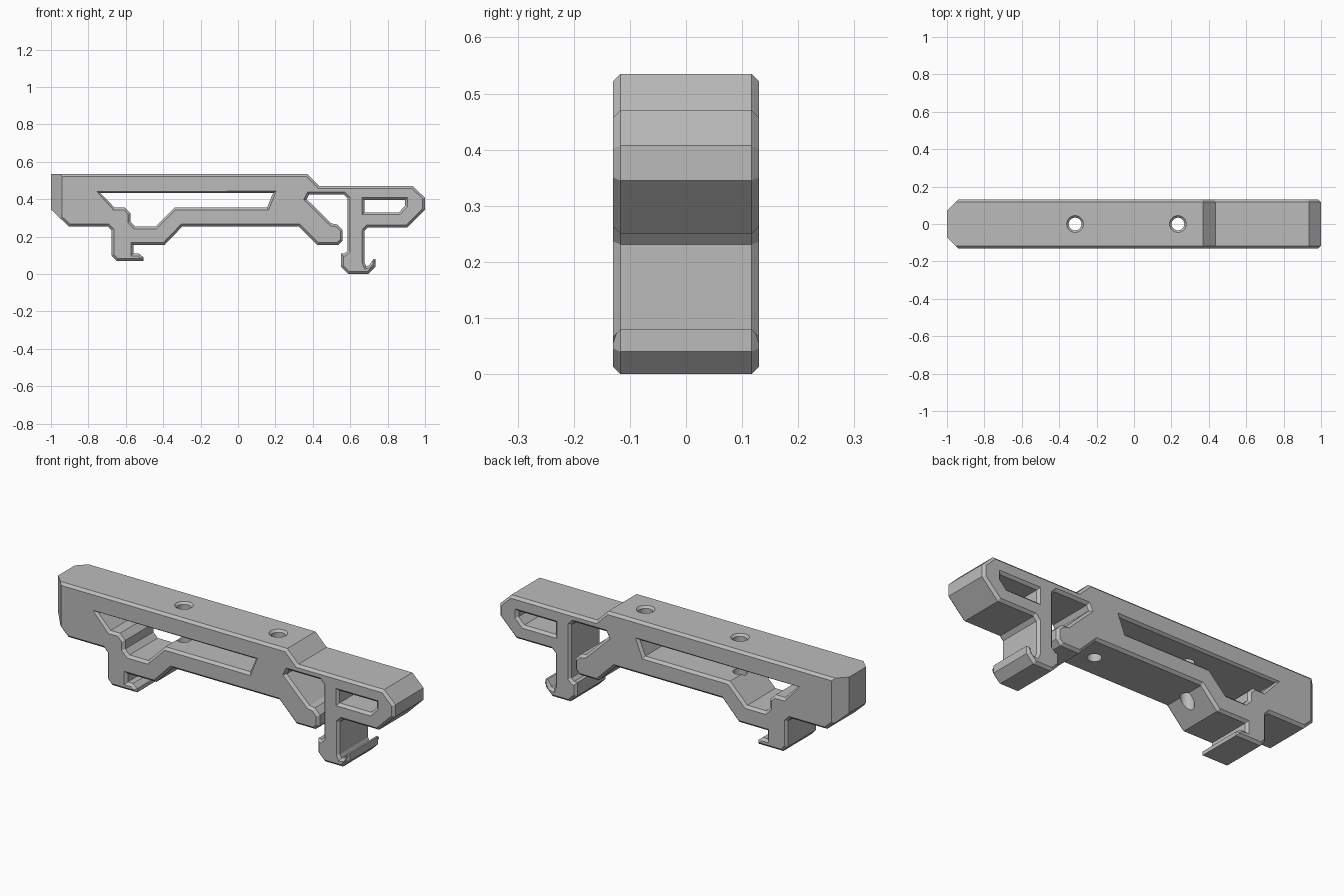
import bpy, bmesh, math
from mathutils import Vector
from mathutils.geometry import tessellate_polygon

if "Cube" in bpy.data.objects:
    bpy.data.objects.remove(bpy.data.objects["Cube"], do_unlink=True)

HALF = 0.13       # half depth
CHAMFER = 0.013   # edge bevel on the side faces

grey = bpy.data.materials.new("matte grey")
grey.use_nodes = True
grey.diffuse_color = (0.5, 0.5, 0.5, 1)
grey.node_tree.nodes["Principled BSDF"].inputs["Base Color"].default_value = (0.5, 0.5, 0.5, 1)

# Side profile (x, z), clockwise
outline = [
    (-1, .535), (.37, .535), (.435, .47), (.935, .47), (1, .407), (1, .345),   # top and nose
    (.905, .25), (.695, .25), (.677, .231),                                    # nose underside
    (.677, .06), (.685, .042), (.70, .046), (.725, .08), (.735, .08), (.735, .04),  # stem hook
    (.695, 0), (.59, 0), (.55, .04), (.55, .11), (.57, .11), (.585, .125),     # stem foot
    (.585, .405), (.565, .425), (.38, .425), (.367, .4),                       # spring gap
    (.5, .27), (.53, .265), (.56, .235), (.56, .18), (.535, .155), (.425, .155),
    (.325, .255), (-.297, .255), (-.393, .155), (-.56, .155),                  # lower bar
    (-.56, .11), (-.53, .11), (-.505, .09), (-.505, .07), (-.65, .07),         # left foot
    (-.677, .1), (-.677, .235), (-.697, .255), (-.905, .255), (-1, .345)]
long_slot = [(-.735, .432), (.187, .432), (.155, .355), (-.34, .355), (-.44, .255), (-.55, .255),
             (-.575, .28), (-.575, .325), (-.605, .355), (-.66, .355)]
nose_slot = [(.675, .395), (.893, .395), (.893, .365), (.86, .33), (.675, .33)]


def shifted(loop, distance):
    """Move a clockwise loop sideways (positive is to its inside) with limited mitres."""
    pts = [Vector(p) for p in loop]
    result = []
    for i, p in enumerate(pts):
        a = (p - pts[i - 1]).normalized()
        b = (pts[(i + 1) % len(pts)] - p).normalized()
        na, nb = Vector((a.y, -a.x)), Vector((b.y, -b.x))
        move = (na + nb) / max(1 + na.dot(nb), 0.2)
        move *= min(1, 1.6 / move.length)
        result.append(p + move * distance)
    return result


# Body: bevelled extrusion of the profile with its slots
bm = bmesh.new()
caps = {-1: [], 1: []}
for loop, inset in ((outline, CHAMFER), (long_slot, -CHAMFER), (nose_slot, -CHAMFER)):
    small = shifted(loop, inset)
    rings = []
    for y, pts in ((-HALF, small), (CHAMFER - HALF, loop), (HALF - CHAMFER, loop), (HALF, small)):
        rings.append([bm.verts.new((p[0], y, p[1])) for p in pts])
    for r, s in zip(rings, rings[1:]):
        for i in range(len(r)):
            bm.faces.new((r[i - 1], r[i], s[i], s[i - 1]))
    caps[-1].append(rings[0])
    caps[1].append(rings[-1])
for loops in caps.values():
    flat = [v for ring in loops for v in ring]
    flat_loops = [[Vector((v.co.x, v.co.z, 0)) for v in ring] for ring in loops]
    for tri in tessellate_polygon(flat_loops):
        bm.faces.new([flat[i] for i in tri])
bmesh.ops.recalc_face_normals(bm, faces=bm.faces)
mesh = bpy.data.meshes.new("rail_body")
bm.to_mesh(mesh)
bm.free()
body = bpy.data.objects.new("rail_body", mesh)
bpy.context.collection.objects.link(body)
mesh.materials.append(grey)


def cut():
    """Subtract the active primitive from the body and remove it."""
    cutter = bpy.context.object
    cutter.hide_render = True
    cutter.data.materials.append(grey)
    bpy.context.view_layer.objects.active = body
    mod = body.modifiers.new("cut", "BOOLEAN")
    mod.operation, mod.solver, mod.object = "DIFFERENCE", "EXACT", cutter
    bpy.ops.object.modifier_apply(modifier=mod.name)
    bpy.data.objects.remove(cutter, do_unlink=True)


# Vertical bolt holes with a countersink on top
for x in (-.315, .235):
    bpy.ops.mesh.primitive_cylinder_add(vertices=32, radius=.034, depth=2, location=(x, 0, .3))
    cut()
    bpy.ops.mesh.primitive_cone_add(vertices=32, radius1=.03, radius2=.05, depth=.02,
                                    location=(x, 0, .53))
    cut()

# Angled corners on the blunt end
for side in (-1, 1):
    reach = .2 / math.sqrt(2)
    bpy.ops.mesh.primitive_cube_add(size=1, location=(-.97 - reach, side * (.1 + reach), .3),
                                    rotation=(0, 0, math.radians(45)))
    bpy.context.object.scale = (.4, .4, 2)
    bpy.context.view_layer.update()
    cut()
